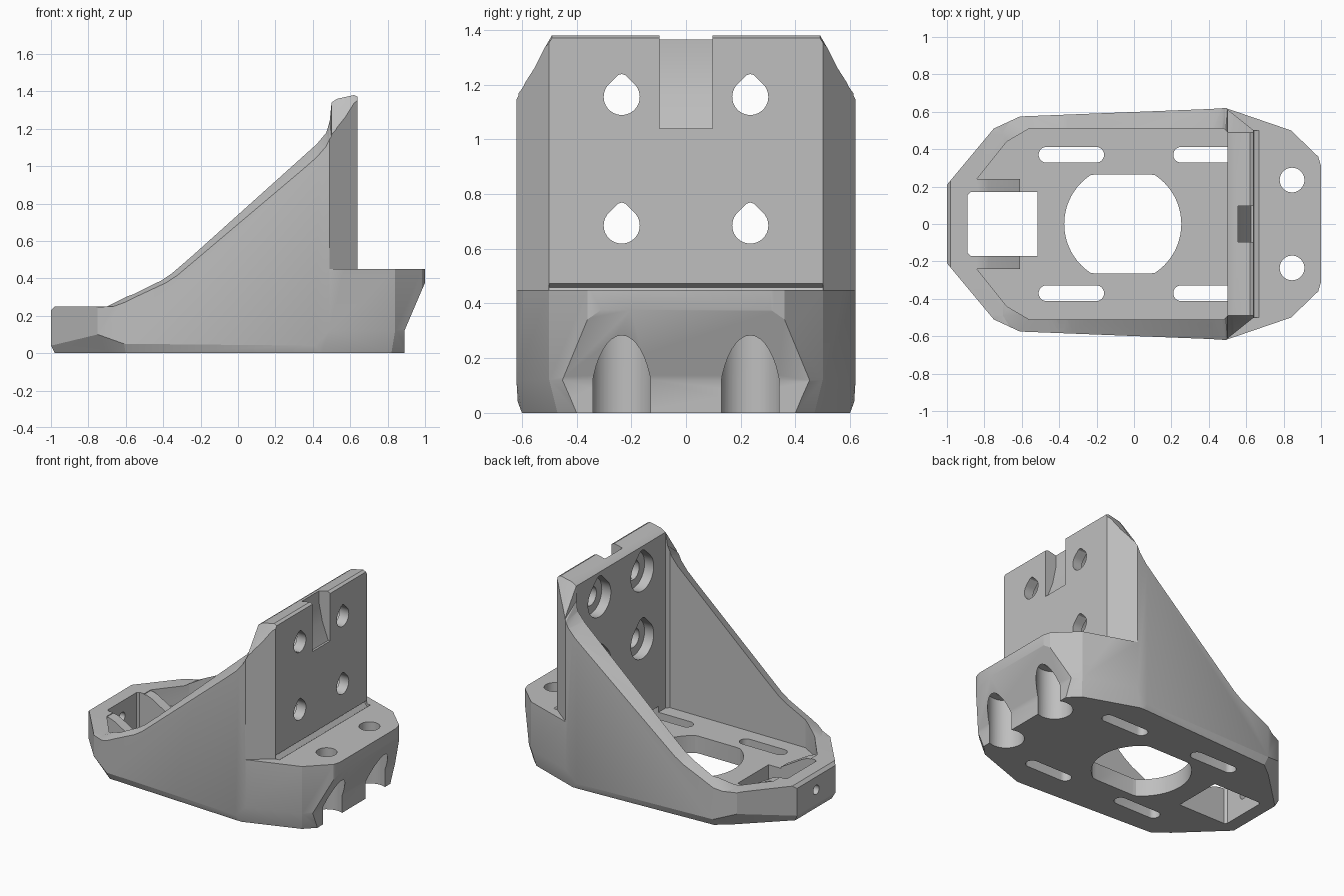
import bpy, bmesh, math

cube = bpy.data.objects.get("Cube")
if cube:
    bpy.data.objects.remove(cube, do_unlink=True)

grey = bpy.data.materials.new("light_grey")
grey.use_nodes = True
colour = (0.52, 0.52, 0.52, 1)
grey.diffuse_color = colour
grey.node_tree.nodes["Principled BSDF"].inputs["Base Color"].default_value = colour


def loft(name, rings):
    """Closed solid through rings that all have the same point count."""
    bm = bmesh.new()
    loops = [[bm.verts.new(p) for p in ring] for ring in rings]
    n = len(loops[0])
    for a, b in zip(loops, loops[1:]):
        for i in range(n):
            j = (i + 1) % n
            bm.faces.new((a[i], a[j], b[j], b[i]))
    bm.faces.new(loops[0])
    bm.faces.new(loops[-1])
    bmesh.ops.triangulate(bm, faces=bm.faces[:])
    bmesh.ops.recalc_face_normals(bm, faces=bm.faces[:])
    mesh = bpy.data.meshes.new(name)
    bm.to_mesh(mesh)
    bm.free()
    mesh.materials.append(grey)
    obj = bpy.data.objects.new(name, mesh)
    bpy.context.scene.collection.objects.link(obj)
    return obj


def place(u, v, w, axis):
    return {"x": (w, u, v), "y": (u, w, v), "z": (u, v, w)}[axis]


def prism(name, points, axis, start, end):
    return loft(name, [[place(u, v, w, axis) for u, v in points] for w in (start, end)])


def combine(target, tool, operation="DIFFERENCE"):
    mod = target.modifiers.new("combine", "BOOLEAN")
    mod.operation = operation
    mod.solver = "EXACT"
    mod.object = tool
    bpy.context.view_layer.objects.active = target
    bpy.ops.object.modifier_apply(modifier=mod.name)
    bpy.data.objects.remove(tool, do_unlink=True)


def mirrored(half):
    return half + [(x, -y, *rest) for x, y, *rest in reversed(half)]


def circle(u, v, r, n=40):
    return [(u + r * math.cos(t * math.tau / n), v + r * math.sin(t * math.tau / n)) for t in range(n)]


def teardrop(u, v, r):
    pts = []
    for d in range(135, 406, 9):
        a = math.radians(d)
        pts.append((u + r * math.cos(a), v + r * math.sin(a)))
    return pts + [(u + r * 0.2, v + r * 1.21), (u, v + r * 1.27), (u - r * 0.2, v + r * 1.21)]


def slot(x0, x1, y, r):
    arc = [math.radians(d) for d in range(-90, 91, 15)]
    return ([(x1 - r + r * math.cos(a), y + r * math.sin(a)) for a in arc]
            + [(x0 + r - r * math.cos(a), y - r * math.sin(a)) for a in arc])


# Body outline, with a bevelled lower edge of varying height
outline = [(-1, 0.21, 0.04), (-0.75, 0.51, 0.1), (-0.61, 0.575, 0.05), (0.41, 0.615, 0.04),
           (0.49, 0.62, 0.12), (0.84, 0.5, 0.12), (0.985, 0.36, 0.12), (1, 0.31, 0.12)]
foot = [(-0.98, 0.2, 0), (-0.7, 0.47, 0), (-0.6, 0.55, 0), (0.41, 0.6, 0),
        (0.45, 0.6, 0), (0.82, 0.47, 0), (0.93, 0.36, 0), (0.98, 0.31, 0)]
bracket = loft("bracket_body", [mirrored(foot), mirrored(outline),
                                mirrored([(x, y, 1.6) for x, y, z in outline])])

# Side silhouette: full height inside, sloping down to the outer faces
back_edge = [(0.64, 0.45), (1.01, 0.45), (1.01, 0.4), (0.89, 0.12), (0.89, -0.05)]
inner = [(-1.05, -0.05), (-1.05, 0.18), (-0.98, 0.25), (-0.7, 0.25), (-0.42, 0.39), (-0.36, 0.43),
         (0.42, 1.13), (0.47, 1.19), (0.49, 1.25), (0.5, 1.34), (0.53, 1.36), (0.62, 1.38),
         (0.64, 1.37)] + back_edge
outer = [(-1.05, -0.05), (-1.05, 0.16), (-0.98, 0.23), (-0.62, 0.25), (-0.37, 0.37), (-0.31, 0.41),
         (0.42, 1.04), (0.47, 1.1), (0.49, 1.14), (0.5, 1.15), (0.53, 1.15), (0.62, 1.15),
         (0.64, 1.15)] + back_edge
stations = [(-0.625, outer), (-0.49, inner), (0.49, inner), (0.625, outer)]
combine(bracket, loft("silhouette", [[(x, y, z) for x, z in pts] for y, pts in stations]), "INTERSECT")

# Interior tray
tray = mirrored([(-0.84, 0.24), (-0.68, 0.44), (-0.56, 0.51), (0.48, 0.51), (0.5, 0.49)])
combine(bracket, prism("tray", tray, "z", 0.12, 2))

for side in (-1, 1):
    # Angled corners of the upright plate
    corner = [(0.465, 0.64 * side), (0.665, 0.48 * side), (0.665, 0.64 * side)]
    combine(bracket, prism("corner", corner, "z", 0.45, 1.6))
    # Sloping ribs beside the front opening
    rib = [(-0.9, 0.05), (-0.9, 0.245), (-0.82, 0.245), (-0.78, 0.23), (-0.61, 0.13), (-0.6, 0.05)]
    combine(bracket, prism("rib", rib, "y", 0.16 * side, 0.24 * side), "UNION")
    # Flange screw holes with recesses from below
    y = 0.235 * side
    combine(bracket, prism("flange_hole", circle(0.845, y, 0.066), "z", -0.1, 0.6))
    combine(bracket, prism("flange_recess", circle(0.845, y, 0.115), "z", -0.1, 0.34))
    # Plate screw holes with recesses on the inner face
    for z in (0.685, 1.155):
        combine(bracket, prism("plate_hole", teardrop(y, z, 0.066), "x", 0.4, 0.8))
        combine(bracket, prism("plate_recess", teardrop(y, z, 0.125), "x", 0.4, 0.57))
    # Long floor slots
    for x in (-0.51, 0.21):
        combine(bracket, prism("floor_slot", slot(x, x + 0.35, 0.37 * side, 0.042), "z", -0.1, 0.16))

# Front opening and the small hole through the nose
opening = mirrored([(-0.89, 0.155), (-0.875, 0.17), (-0.515, 0.17)])
combine(bracket, prism("front_opening", opening, "z", -0.1, 0.6))
combine(bracket, prism("nose_hole", circle(0, 0.14, 0.032, 24), "x", -1.1, -0.8))

# Large floor hole with flattened sides
large = [(x, max(-0.265, min(0.265, y))) for x, y in circle(-0.06, 0, 0.313, 64)]
large = [p for i, p in enumerate(large)
         if abs(p[1]) < 0.265 or abs(large[i - 1][1]) < 0.265 or abs(large[(i + 1) % 64][1]) < 0.265]
combine(bracket, prism("large_hole", large, "z", -0.1, 0.3))

# Tapered notch at the top of the plate and relief groove at its foot
notch = [(0.555, 1.5), (0.555, 1.28), (0.58, 1.16), (0.625, 1.04), (0.7, 1.04), (0.7, 1.5)]
combine(bracket, prism("plate_notch", notch, "y", -0.097, 0.097))
groove = [(0.67, 0.452), (0.648, 0.48), (0.62, 0.458), (0.642, 0.43)]
combine(bracket, prism("relief_groove", groove, "y", -0.5, 0.5))

# Smooth shading with crisp edges
bpy.ops.object.select_all(action="DESELECT")
bracket.select_set(True)
bpy.context.view_layer.objects.active = bracket
bpy.ops.object.shade_smooth_by_angle(angle=math.radians(25))
